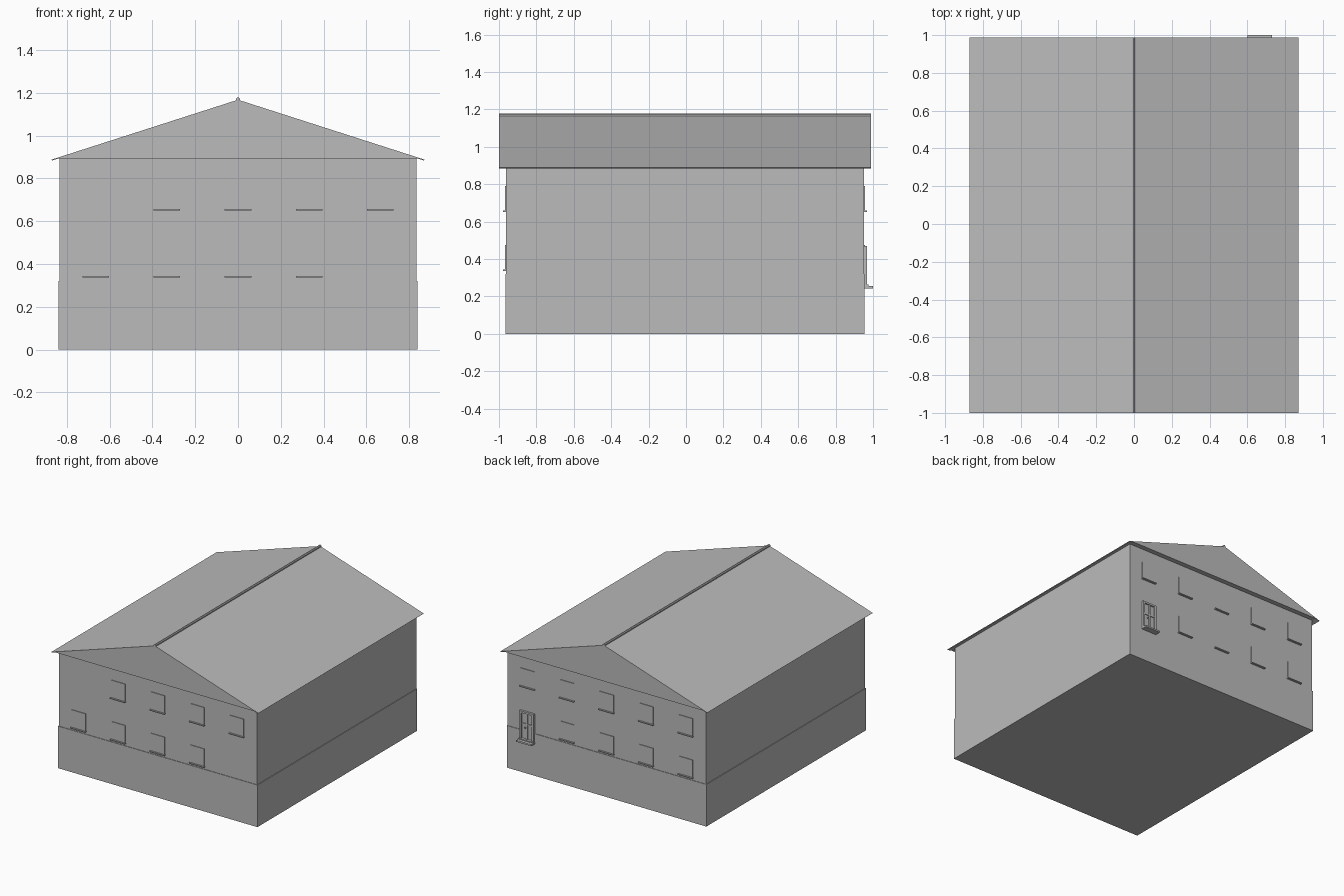
import bpy
import math

if "Cube" in bpy.data.objects:
    bpy.data.objects.remove(bpy.data.objects["Cube"], do_unlink=True)

GREY = (0.5, 0.5, 0.5, 1)
mat = bpy.data.materials.new("plain grey")
mat.use_nodes = True
mat.diffuse_color = GREY
mat.node_tree.nodes["Principled BSDF"].inputs["Base Color"].default_value = GREY


def extrude(name, profile, y0, y1):
    """Extrude an (x, z) outline along y."""
    n = len(profile)
    verts = [(x, y, z) for y in (y0, y1) for x, z in profile]
    faces = [tuple(range(n)), tuple(reversed(range(n, 2 * n)))]
    faces += [(i, i + n, (i + 1) % n + n, (i + 1) % n) for i in range(n)]
    mesh = bpy.data.meshes.new(name)
    mesh.from_pydata(verts, [], faces)
    mesh.materials.append(mat)
    obj = bpy.data.objects.new(name, mesh)
    bpy.context.collection.objects.link(obj)
    return obj


def box(name, x0, x1, y0, y1, z0, z1):
    return extrude(name, [(x0, z0), (x1, z0), (x1, z1), (x0, z1)], y0, y1)


# Body
FRONT, BACK = -0.962, 0.951
box("plinth", -0.84, 0.84, FRONT - 0.004, BACK + 0.004, 0, 0.32)
box("walls", -0.835, 0.835, FRONT, BACK, 0.31, 0.896)

# Roof with closed gables and thin drooping eaves
Y0, Y1 = -1.0, 0.988
EAVE, RIDGE = 0.888, 1.168
extrude("gable_block", [(-0.852, 0.894), (0.852, 0.894), (0, RIDGE)], Y0, Y1)
for side, name in ((-1, "right"), (1, "left")):
    slab = [(0, RIDGE - 0.006), (side * 0.868, EAVE - 0.004),
            (side * 0.872, EAVE), (0, RIDGE)]
    extrude(name + "_roof_slope", slab if side < 0 else slab[::-1], Y0, Y1)

# Ridge cap
cap = [(0.01 * math.cos(a), RIDGE + 0.001 + 0.01 * math.sin(a))
       for a in (math.tau * (i + 0.5) / 8 for i in range(8))]
extrude("ridge_cap", cap, Y0, Y1)


# Windows: thin pane with a projecting sill
def window(name, x, z, wall, out):
    y0, y1 = sorted((wall, wall + out * 0.005))
    box(name + "_pane", x - 0.058, x + 0.058, y0, y1, z, z + 0.135)
    y0, y1 = sorted((wall, wall + out * 0.016))
    box(name + "_sill", x - 0.062, x + 0.062, y0, y1, z - 0.004, z + 0.003)


PITCH = 0.333
LOW, HIGH = 0.34, 0.655
for col in range(-2, 3):
    x = col * PITCH
    if col > -2:
        window("front_upper_window", x, HIGH, FRONT, -1)
    if col < 2:
        window("front_lower_window", x, LOW, FRONT, -1)
        window("back_lower_window", x, LOW, BACK, 1)
    window("back_upper_window", x, HIGH, BACK, 1)

# Back door with frame, bars and step
DX, D0, D1 = 2 * PITCH, 0.255, 0.47
box("door_leaf", DX - 0.05, DX + 0.05, BACK, BACK + 0.006, D0, D1)
for x in (DX - 0.052, DX + 0.052):
    box("door_jamb", x - 0.008, x + 0.008, BACK, BACK + 0.016, D0, D1)
box("door_head", DX - 0.06, DX + 0.06, BACK, BACK + 0.016, D1 - 0.014, D1)
box("door_centre_bar", DX - 0.006, DX + 0.006, BACK, BACK + 0.013, D0, D1)
box("door_cross_bar", DX - 0.05, DX + 0.05, BACK, BACK + 0.012, 0.37, 0.38)
box("door_handle", DX + 0.01, DX + 0.018, BACK, BACK + 0.018, 0.345, 0.352)
box("door_threshold", DX - 0.06, DX + 0.06, BACK, BACK + 0.026, D0, D0 + 0.008)
box("door_step", DX - 0.064, DX + 0.064, BACK, 1.0, 0.243, D0)

# Consistent outward normals
import bmesh
for obj in bpy.context.collection.objects:
    if obj.type == "MESH" and mat.name in obj.data.materials:
        bm = bmesh.new()
        bm.from_mesh(obj.data)
        bmesh.ops.recalc_face_normals(bm, faces=bm.faces)
        bm.to_mesh(obj.data)
        bm.free()
